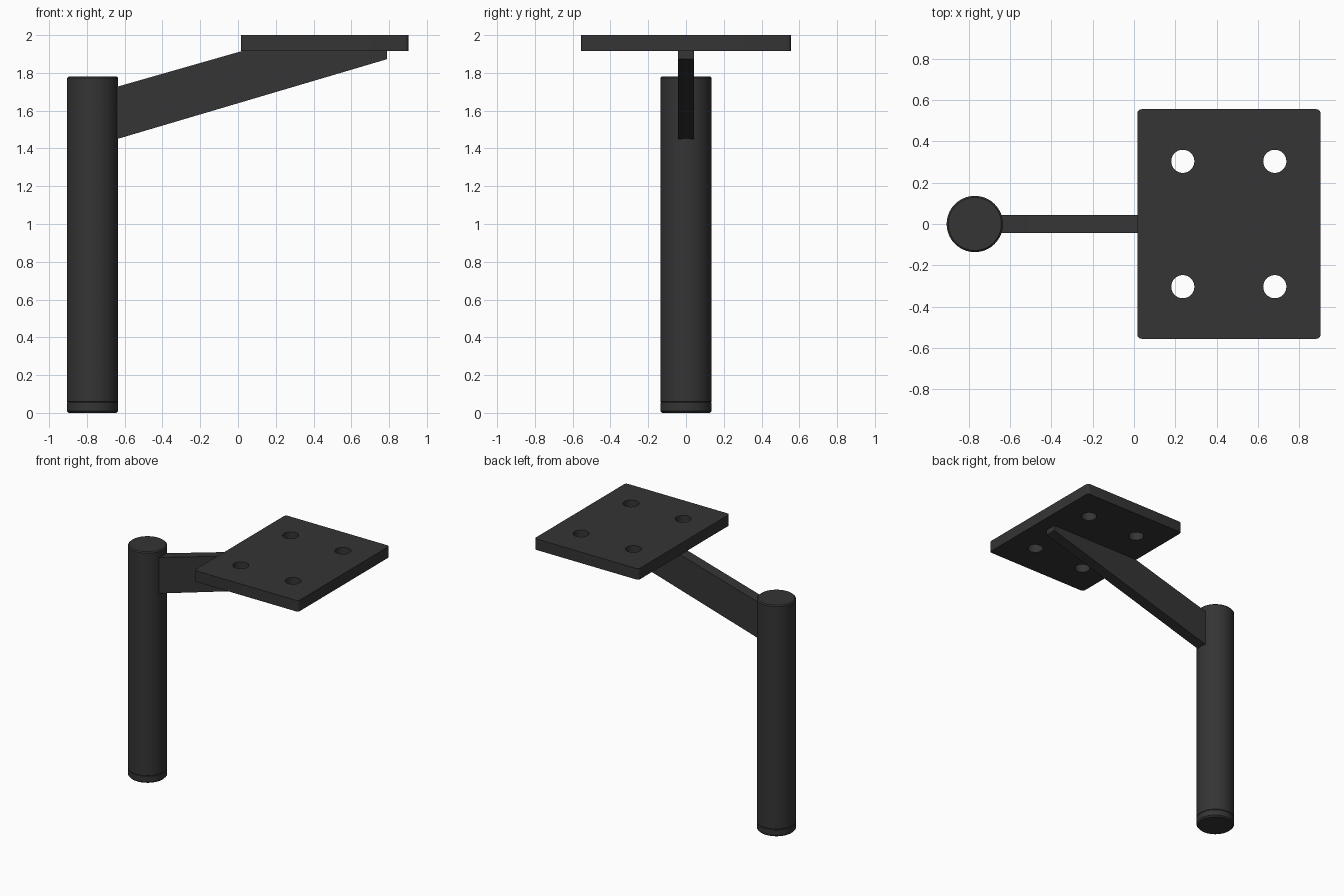
import bpy, bmesh
from math import sin, cos, pi, radians

if "Cube" in bpy.data.objects:
    bpy.data.objects.remove(bpy.data.objects["Cube"])

dark = bpy.data.materials.new("dark_metal")
dark.diffuse_color = (0.035, 0.035, 0.035, 1)
dark.use_nodes = True
dark.node_tree.nodes["Principled BSDF"].inputs["Base Color"].default_value = dark.diffuse_color


def finish(obj):
    obj.data.materials.clear()
    obj.data.materials.append(dark)
    bpy.ops.object.select_all(action='DESELECT')
    bpy.context.view_layer.objects.active = obj
    obj.select_set(True)
    bpy.ops.object.shade_smooth_by_angle(angle=radians(30))


def arc(cx, cy, r, start, end, n):
    return [(cx + r * cos(start + (end - start) * i / n),
             cy + r * sin(start + (end - start) * i / n)) for i in range(n + 1)]


def extruded(name, outlines, half_depth, location, rotation=(0, 0, 0)):
    """Closed outlines (inner ones become holes) extruded to a solid mesh."""
    curve = bpy.data.curves.new(name, 'CURVE')
    curve.dimensions = '2D'
    curve.fill_mode = 'BOTH'
    curve.extrude = half_depth
    for pts in outlines:
        spline = curve.splines.new('POLY')
        spline.points.add(len(pts) - 1)
        for p, (x, y) in zip(spline.points, pts):
            p.co = (x, y, 0, 1)
        spline.use_cyclic_u = True
    obj = bpy.data.objects.new(name, curve)
    bpy.context.collection.objects.link(obj)
    obj.location, obj.rotation_euler = location, rotation
    bpy.ops.object.select_all(action='DESELECT')
    bpy.context.view_layer.objects.active = obj
    obj.select_set(True)
    bpy.ops.object.convert(target='MESH')
    obj = bpy.context.object
    bm = bmesh.new()
    bm.from_mesh(obj.data)
    bmesh.ops.remove_doubles(bm, verts=bm.verts, dist=1e-5)
    bmesh.ops.recalc_face_normals(bm, faces=bm.faces)
    bm.to_mesh(obj.data)
    bm.free()
    finish(obj)


def lathed(name, profile, location, sides=64):
    """Radius/height profile turned round z, with flat end caps."""
    bm = bmesh.new()
    rings = [[bm.verts.new((r * cos(2 * pi * i / sides), r * sin(2 * pi * i / sides), z))
              for i in range(sides)] for r, z in profile]
    for a, b in zip(rings, rings[1:]):
        for i in range(sides):
            j = (i + 1) % sides
            bm.faces.new((a[i], a[j], b[j], b[i]))
    bm.faces.new(rings[0][::-1])
    bm.faces.new(rings[-1])
    mesh = bpy.data.meshes.new(name)
    bm.to_mesh(mesh)
    bm.free()
    obj = bpy.data.objects.new(name, mesh)
    bpy.context.collection.objects.link(obj)
    obj.location = location
    finish(obj)


def rod(radius, z0, z1, low, high):
    """Rod profile with chamfered ends."""
    return [(radius - low, z0), (radius, z0 + low), (radius, z1 - high), (radius - high, z1)]


# Upright post and its foot cap, split by a fine groove
lathed("post", rod(0.136, 0.057, 1.78, 0.003, 0.008), (-0.77, 0, 0))
lathed("foot_cap", rod(0.136, 0, 0.057, 0.01, 0.003), (-0.77, 0, 0))

# Sloping flat arm from the post to the underside of the plate
extruded("support_arm",
         [[(-0.66, 1.444), (0.79, 1.873), (0.79, 1.915), (0.02, 1.915), (-0.66, 1.721)]],
         0.043, (0, 0, 0), (pi / 2, 0, 0))

# Mounting plate with rounded corners and four screw holes
hx, hy, r = 0.443, 0.555, 0.02
outline = []
for k, (sx, sy) in enumerate([(1, 1), (-1, 1), (-1, -1), (1, -1)]):
    outline += arc(sx * (hx - r), sy * (hy - r), r, k * pi / 2, (k + 1) * pi / 2, 5)
holes = [arc(x, y, 0.056, 0, 2 * pi, 32)[:-1]
         for x in (-0.223, 0.222) for y in (-0.303, 0.303)]
extruded("mounting_plate", [outline] + holes, 0.0425, (0.459, 0, 1.9575))
